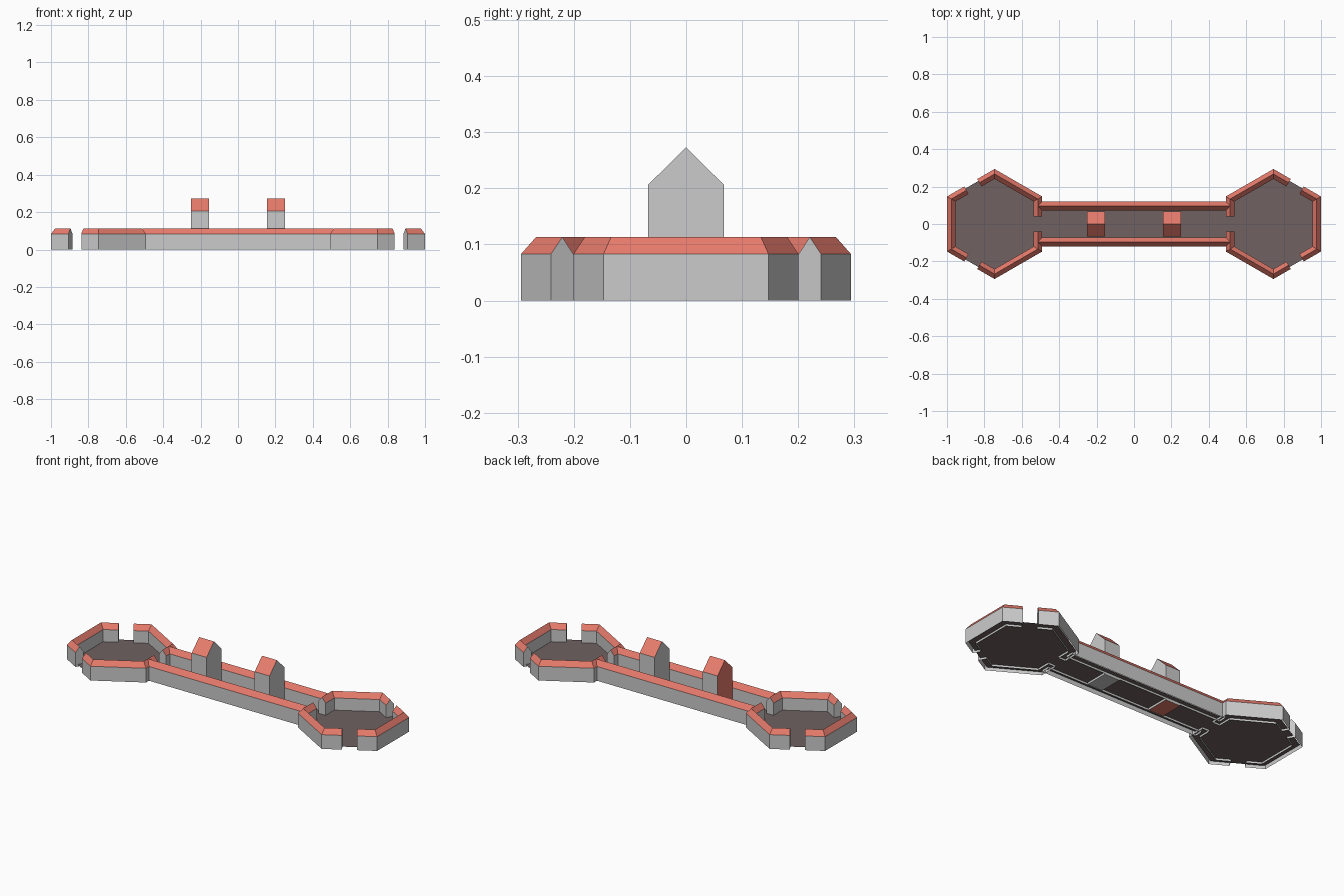
import bpy, bmesh
from math import radians, sin, cos
from mathutils import Vector

if "Cube" in bpy.data.objects:
    bpy.data.objects.remove(bpy.data.objects["Cube"])


def material(name, rgb):
    m = bpy.data.materials.new(name)
    m.diffuse_color = (*rgb, 1)
    m.use_nodes = True
    m.node_tree.nodes["Principled BSDF"].inputs["Base Color"].default_value = m.diffuse_color
    return m


STONE = material("stone_grey", (0.6, 0.6, 0.6))
ROOF = material("roof_red", (0.8, 0.2, 0.15))
FLOOR = material("floor_brown", (0.16, 0.12, 0.12))

T, EAVE, RIDGE = 0.046, 0.083, 0.113      # wall thickness and heights
R, CX, GAP = 0.294, 0.7454, 0.08          # hexagon radius, centre, doorway width


def finish(name, bm, mats):
    mesh = bpy.data.meshes.new(name)
    bm.to_mesh(mesh)
    bm.free()
    for m in mats:
        mesh.materials.append(m)
    ob = bpy.data.objects.new(name, mesh)
    bpy.context.collection.objects.link(ob)
    return ob


def gabled_run(name, path, t=T, eave=EAVE, ridge=RIDGE, base=False, red_start=False):
    """Sweep a gabled section along a path, growing to its left, with mitred corners."""
    pts = [Vector(p) for p in path]
    normals = [Vector((-(b - a).y, (b - a).x)).normalized() for a, b in zip(pts, pts[1:])]
    section = [(0, 0), (0, eave), (t / 2, ridge), (t, eave), (t, 0)]
    bm = bmesh.new()
    rings = []
    for i, p in enumerate(pts):
        n0, n1 = normals[max(i - 1, 0)], normals[min(i, len(normals) - 1)]
        off = (n0 + n1) / (1 + n0.dot(n1))
        rings.append([bm.verts.new((p.x + off.x * d, p.y + off.y * d, z)) for d, z in section])
    for a, b in zip(rings, rings[1:]):
        for k in range(4):
            f = bm.faces.new((a[k], b[k], b[k + 1], a[k + 1]))
            f.material_index = 1 if k in (1, 2) else 0
        if base:
            f = bm.faces.new((a[0], a[4], b[4], b[0]))
            f.material_index = int(red_start)
    start = bm.faces.new(rings[0])
    start.material_index = int(red_start)
    bm.faces.new(rings[-1][::-1])
    bmesh.ops.recalc_face_normals(bm, faces=bm.faces)
    return finish(name, bm, [STONE, ROOF])


def sheet(name, pts, z=0.012):
    bm = bmesh.new()
    bm.faces.new([bm.verts.new((x, y, z)) for x, y in pts])
    return finish(name, bm, [FLOOR])


def polar(r, deg):
    return Vector((r * cos(radians(deg)), r * sin(radians(deg))))


# Hexagonal courts at both ends, each with three doorways
for side, turn in (("right", 0), ("left", 180)):
    centre = polar(CX, turn)
    for k, a in enumerate((60, 180, 300)):
        a += turn
        ap = R * cos(radians(30))
        first = polar(ap, a) + polar(GAP / 2, a + 90)
        last = polar(ap, a + 120) - polar(GAP / 2, a + 210)
        path = [first, polar(R, a + 30), polar(R, a + 90), last]
        gabled_run(f"{side}_court_wall_{k + 1}", [p + centre for p in path])
    sheet(f"{side}_court_floor", [polar(0.28, 30 + 60 * i) + centre for i in range(6)])

# Long corridor joining the courts
gabled_run("corridor_wall_front", [(-0.51, -0.119), (0.51, -0.119)])
gabled_run("corridor_wall_back", [(0.51, 0.119), (-0.51, 0.119)])
sheet("corridor_floor", [(-0.503, -0.1), (0.503, -0.1), (0.503, 0.1), (-0.503, 0.1)])

# Two gabled towers; the left one has a red end face
for name, x, red in (("left_tower", -0.203, True), ("right_tower", 0.203, False)):
    gabled_run(name, [(x - 0.048, -0.068), (x + 0.048, -0.068)],
               0.136, 0.206, 0.273, base=True, red_start=red)
